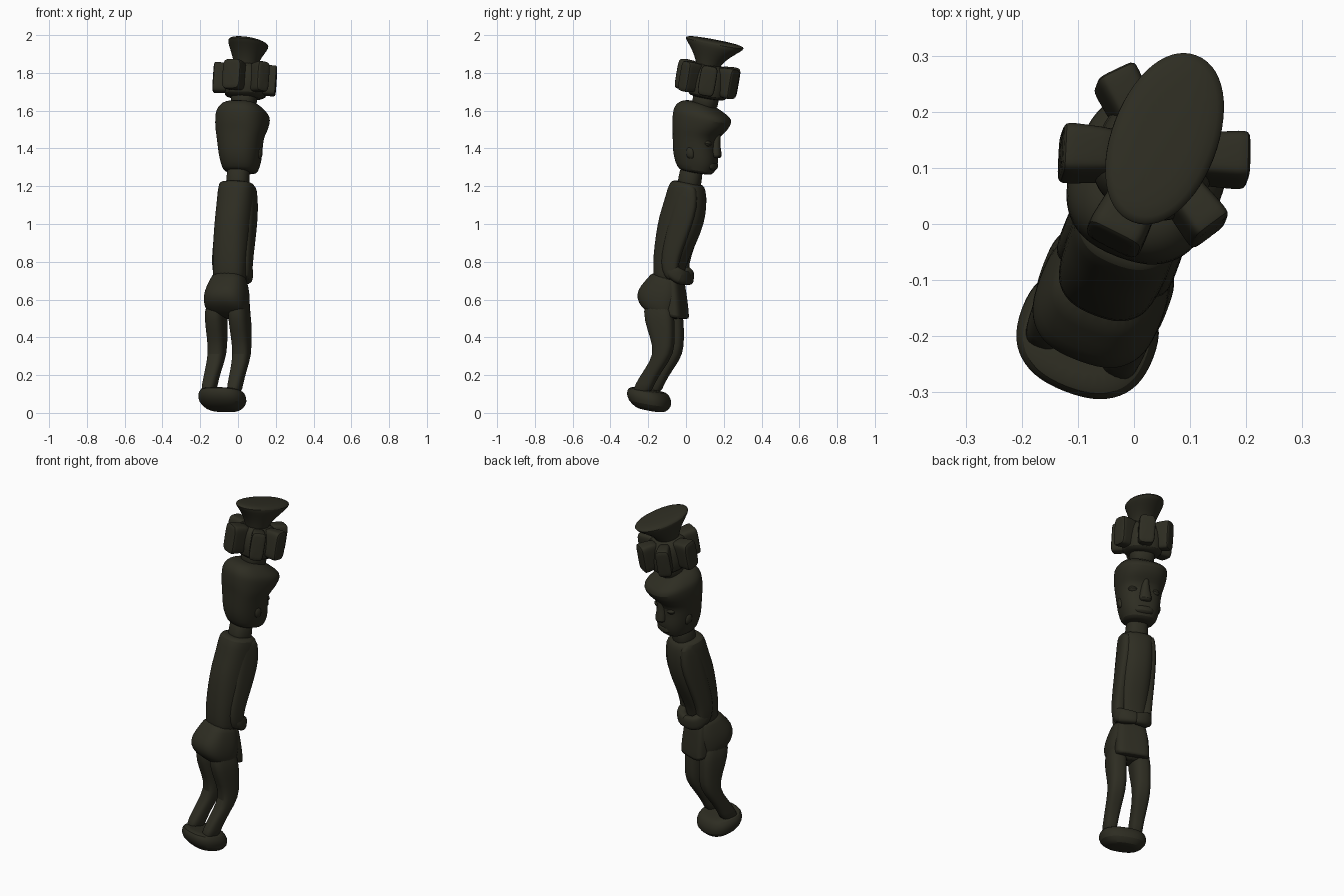
import bpy, math
from mathutils import Vector, Matrix

# The figure is turned about z and leans forward
TURN = math.radians(-21)
LEAN = math.radians(10.5)
ROT = Matrix.Rotation(TURN, 3, 'Z')
AXIS = Vector((0, math.sin(LEAN), math.cos(LEAN)))
X, Z = Vector((1, 0, 0)), Vector((0, 0, 1))

wood = bpy.data.materials.new("dark_wood")
wood.diffuse_color = (0.027, 0.026, 0.016, 1)


def sgnpow(v, p):
    return math.copysign(abs(v) ** p, v)


def loft(name, rows, power=2.4, axis=None, ref=X, n=28, subdiv=1, angle=40, shift=0):
    """Skin superellipse rings; row = side, forward, height, half width, half depth."""
    pts = [Vector((r[0] + shift, r[1] * 1.07, r[2])) for r in rows]
    verts, faces = [], []
    for i, r in enumerate(rows):
        d = axis or (pts[min(i + 1, len(pts) - 1)] - pts[max(i - 1, 0)]).normalized()
        u = (ref - d * ref.dot(d)).normalized()
        v = d.cross(u)
        for k in range(n):
            t = 2 * math.pi * k / n
            p = pts[i] + u * r[3] * sgnpow(math.cos(t), 2 / power) \
                + v * r[4] * sgnpow(math.sin(t), 2 / power)
            p = ROT @ p
            verts.append((p.x - 0.008, p.y, p.z))
    for i in range(len(rows) - 1):
        for k in range(n):
            a, b = i * n + k, i * n + (k + 1) % n
            faces.append((a, b, b + n, a + n))
    faces.append(tuple(range(n))[::-1])
    faces.append(tuple(range((len(rows) - 1) * n, len(rows) * n)))
    me = bpy.data.meshes.new(name)
    me.from_pydata(verts, [], faces)
    me.materials.append(wood)
    ob = bpy.data.objects.new(name, me)
    bpy.context.collection.objects.link(ob)
    if subdiv:
        m = ob.modifiers.new("round", 'SUBSURF')
        m.levels = m.render_levels = subdiv
    bpy.ops.object.select_all(action='DESELECT')
    ob.select_set(True)
    bpy.context.view_layer.objects.active = ob
    bpy.ops.object.shade_smooth_by_angle(angle=math.radians(angle))
    return ob


def stack(name, rows, **kw):
    """Rings centred on the body, all square to the leaning axis."""
    return loft(name, [(0, y, z, a, b) for z, y, a, b in rows], axis=AXIS, **kw)


# Foot base
stack("base", [(.012, -.185, .06, .05), (.016, -.187, .09, .075), (.05, -.192, .126, .112),
               (.09, -.197, .128, .115), (.118, -.2, .115, .1), (.124, -.2, .09, .08)])

# Legs, bent at the knee
for s, label in ((-1, "left"), (1, "right")):
    loft(label + "_leg", [(.072 * s, -.21, .1, .036, .052), (.072 * s, -.195, .15, .036, .05),
                          (.072 * s, -.145, .23, .04, .048), (.07 * s, -.09, .31, .046, .05),
                          (.068 * s, -.1, .4, .048, .064), (.068 * s, -.115, .48, .052, .08),
                          (.062 * s, -.13, .6, .05, .08)], power=2.8, axis=Z)

# Hips and front apron
stack("hips", [(.50, -.11, .08, .06), (.525, -.12, .105, .085), (.56, -.135, .116, .113),
               (.61, -.135, .116, .124), (.655, -.122, .108, .115), (.70, -.107, .094, .09),
               (.74, -.1, .082, .07)], power=2.7)
stack("apron", [(.505, -.058, .09, .058), (.51, -.058, .095, .06), (.6, -.062, .092, .056),
                (.7, -.07, .08, .05), (.72, -.07, .075, .045)], power=4)

# Torso
stack("torso", [(.66, -.095, .085, .07), (.74, -.095, .088, .076), (.82, -.082, .093, .088),
                (.92, -.052, .097, .108), (1.02, -.024, .098, .12), (1.1, -.004, .098, .112),
                (1.17, .005, .097, .102), (1.21, .008, .093, .088), (1.222, .01, .08, .07)],
      power=2.5)

# Arms hanging down with forearms wrapped to the belly
for s, label in ((-1, "left"), (1, "right")):
    loft(label + "_arm", [(.062 * s, .03, 1.205, .022, .035), (.064 * s, .028, 1.19, .03, .056),
                          (.069 * s, .022, 1.1, .033, .068), (.074 * s, -.003, 1.0, .033, .064),
                          (.077 * s, -.04, .88, .032, .054), (.078 * s, -.06, .79, .031, .048),
                          (.076 * s, -.05, .73, .028, .04), (.072 * s, -.04, .71, .02, .02)],
         power=2.8)
    loft(label + "_forearm", [(.078 * s, -.075, .78, .03, .026), (.079 * s, -.035, .74, .04, .03),
                              (.068 * s, -.012, .722, .042, .032), (.042 * s, .003, .715, .038, .027),
                              (0, .006, .713, .036, .024), (-.01 * s, .006, .713, .03, .02)],
         ref=Z, power=2.8)

# Neck
stack("neck", [(1.16, .01, .063, .063), (1.23, .02, .06, .06), (1.32, .035, .06, .06)])

# Head with overhanging brow
stack("head", [(1.272, .05, .075, .075), (1.282, .052, .09, .096), (1.34, .053, .106, .12),
               (1.4, .05, .114, .118), (1.46, .048, .122, .115), (1.49, .058, .13, .126),
               (1.52, .073, .135, .145), (1.565, .088, .138, .157), (1.59, .085, .132, .148),
               (1.62, .068, .11, .115), (1.642, .062, .085, .078), (1.648, .06, .05, .045)], power=2.5)
# Face details
stack("nose", [(1.35, .155, .025, .02), (1.36, .162, .036, .03), (1.4, .156, .03, .028),
               (1.46, .15, .018, .03), (1.53, .17, .016, .03)], n=16)
stack("mouth", [(1.285, .12, .045, .03), (1.3, .127, .06, .04), (1.325, .128, .058, .04),
                (1.338, .122, .045, .03)], n=16)
for s, label in ((-1, "left"), (1, "right")):
    loft(label + "_eye", [(.06 * s, .128, 1.41, .02, .02), (.06 * s, .132, 1.428, .034, .03),
                          (.06 * s, .13, 1.448, .02, .02)], axis=AXIS, n=16)
    loft(label + "_ear", [(.1 * s, .06, 1.345, .01, .014), (.106 * s, .06, 1.36, .014, .022),
                          (.107 * s, .06, 1.39, .014, .022), (.104 * s, .06, 1.41, .01, .012)],
         axis=AXIS, n=16)

# Headdress stem and core
stack("headdress_stem", [(1.6, .095, .068, .068), (1.66, .105, .066, .066), (1.72, .11, .07, .07)])
stack("headdress_core", [(1.665, .112, .08, .08), (1.675, .113, .105, .105), (1.74, .117, .112, .112),
                         (1.82, .123, .1, .1), (1.85, .127, .075, .075)])

# Six blocks around the headdress: direction, reach, half width
SIDE = AXIS.cross(X)
for ang, reach, wide in ((20, .168, .046), (80, .165, .046), (137, .168, .04),
                         (198, .17, .048), (264, .172, .054), (328, .168, .04)):
    t = math.radians(ang)
    d = X * math.cos(t) + SIDE * math.sin(t)
    c = Vector((0, .126, 1.767))
    rows = []
    for r, h, w in ((.24, .88, .8), (.6, .97, .9), (.9, 1, 1), (.97, .97, .96), (1, .86, .78)):
        p = c + d * r * reach
        rows.append((p.x, p.y / 1.07, p.z, h * .082, w * wide))
    loft("headdress_block", rows, power=5, axis=d, ref=AXIS, n=24)

# Flared oval cup on top
stack("headdress_top", [(1.8, .115, .06, .06), (1.85, .118, .062, .062), (1.9, .136, .08, .104),
                        (1.94, .151, .095, .15), (1.958, .154, .096, .168), (1.968, .154, .087, .156),
                        (1.975, .154, .05, .1)], power=2.1, shift=.004)
